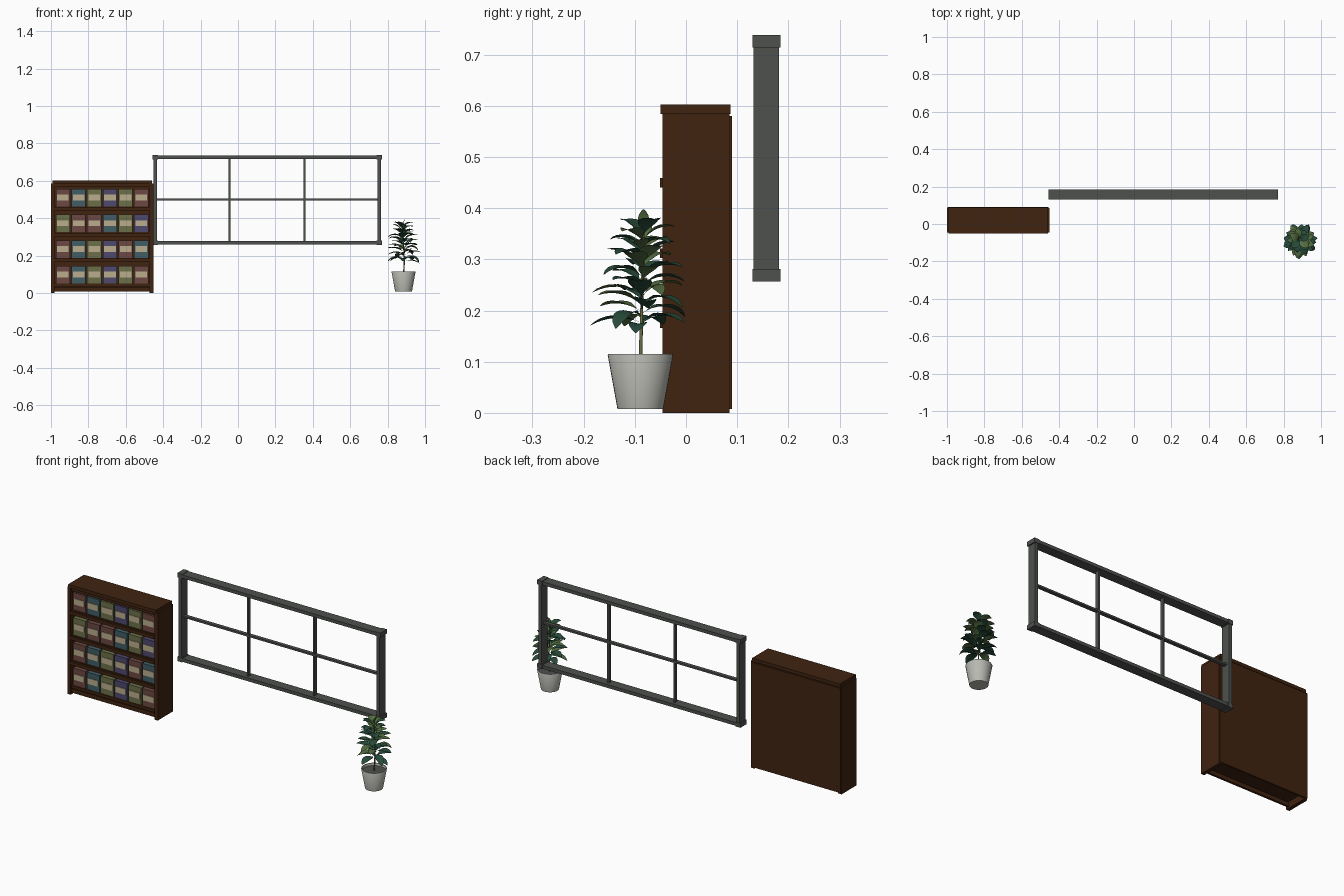
import bpy, bmesh, math, random
from mathutils import Vector

random.seed(4)
if "Cube" in bpy.data.objects:
    bpy.data.objects.remove(bpy.data.objects["Cube"])


def material(name, *rgb):
    m = bpy.data.materials.new(name)
    m.use_nodes = True
    m.diffuse_color = (*rgb, 1)
    m.node_tree.nodes["Principled BSDF"].inputs["Base Color"].default_value = (*rgb, 1)
    return m


wood = material("dark wood", .05, .017, .005)
metal = material("grey metal", .075, .082, .075)
ceramic = material("pale ceramic", .48, .48, .44)
leaf_dark = material("dark leaf", .022, .075, .045)
leaf_light = material("light leaf", .09, .16, .055)
cream = material("cream label", .5, .42, .27)
box_colours = {
    "r": material("dusty red", .15, .065, .055),
    "t": material("dull teal", .05, .11, .13),
    "o": material("olive", .15, .16, .065),
    "p": material("muted purple", .075, .065, .15),
}


def finish(name, bm, mats, smooth=False):
    mesh = bpy.data.meshes.new(name)
    bm.to_mesh(mesh)
    bm.free()
    for m in mats:
        mesh.materials.append(m)
    ob = bpy.data.objects.new(name, mesh)
    bpy.context.collection.objects.link(ob)
    if smooth:
        bpy.ops.object.select_all(action="DESELECT")
        ob.select_set(True)
        bpy.context.view_layer.objects.active = ob
        bpy.ops.object.shade_smooth_by_angle(angle=math.radians(40))
    return ob


def box(name, xs, ys, zs, mat):
    bm = bmesh.new()
    bmesh.ops.create_cube(bm, size=1)
    for v in bm.verts:
        v.co = [r[0] if c < 0 else r[1] for c, r in zip(v.co, (xs, ys, zs))]
    return finish(name, bm, [mat])


# Bookcase carcass
L, R = -1.0, -.453
box("bookcase_side_right", (L, L + .02), (-.046, .085), (0, .586), wood)
box("bookcase_side_left", (R - .02, R), (-.046, .085), (0, .586), wood)
box("bookcase_top", (L + .008, R - .008), (-.05, .087), (.584, .602), wood)
box("bookcase_back", (L + .003, R - .003), (.08, .09), (.008, .58), wood)
box("bookcase_plinth", (L + .02, R - .02), (-.036, -.024), (.008, .03), wood)
box("bookcase_header", (L + .02, R - .02), (-.04, -.03), (.566, .584), wood)

# Shelves with front lips, and rows of labelled boxes
rows = ["rtopor", "rootpo", "orrtop", "rtopor"]
rows[1] = "rtoprt"
step = .0838
for i, row in enumerate(rows):
    z = .052 + i * .1375
    box(f"shelf_{i}", (L + .02, R - .02), (-.04, .08), (z - .017, z - .002), wood)
    if i:
        box(f"shelf_lip_{i}", (L + .02, R - .02), (-.051, -.04), (z - .024, z - .006), wood)
    for j, c in enumerate(row):
        x = -.936 + j * step
        box(f"storage_box_{i}_{j}", (x - .038, x + .038), (-.034, .06),
            (z - .002, z + .092), box_colours[c])
        box(f"box_label_{i}_{j}", (x - .031, x + .031), (-.037, -.034),
            (z + .03, z + .062), cream)

# Window frame: rails, posts, corner blocks and glazing bars
wl, wr, zb, zt = -.458, .77, .257, .738
for n, z in (("bottom", zb + .003), ("top", zt - .021)):
    box(f"window_{n}_rail", (wl + .01, wr - .01), (.131, .184), (z, z + .018), metal)
for side, a, b in (("right", wl, wl + .03), ("left", wr - .03, wr)):
    box(f"window_{side}_post", (a + .006, b - .006), (.132, .182), (zb + .01, zt - .01), metal)
    for n, z in (("bottom", zb), ("top", zt - .024)):
        box(f"window_{side}_{n}_corner", (a, b), (.13, .185), (z, z + .024), metal)
for i, x in enumerate((-.045, .355)):
    box(f"vertical_bar_{i}", (x - .005, x + .005), (.147, .167), (zb + .01, zt - .01), metal)
box("horizontal_bar", (wl + .015, wr - .015), (.147, .167), (.494, .504), metal)

# Plant pot, a lathed profile with an inner wall and soil
px, py = .885, -.089
profile = [(.0, .008), (.045, .008), (.064, .113), (.063, .115), (.059, .115), (.057, .1)]
bm = bmesh.new()
vs = [bm.verts.new((r, 0, z)) for r, z in profile]
edges = [bm.edges.new(p) for p in zip(vs, vs[1:])]
bmesh.ops.spin(bm, geom=vs + edges, cent=(0, 0, 0), axis=(0, 0, 1),
               angle=math.tau, steps=32, use_duplicate=False)
bmesh.ops.remove_doubles(bm, verts=bm.verts, dist=1e-5)
bmesh.ops.recalc_face_normals(bm, faces=bm.faces)
finish("plant_pot", bm, [ceramic], True).location = (px, py, 0)
bm = bmesh.new()
bmesh.ops.create_circle(bm, cap_ends=True, segments=32, radius=.0575)
finish("soil", bm, [metal]).location = (px, py, .102)


# Stem, a tapered curve
def stem_point(t):
    return Vector((px + .004 * math.sin(t * 5), py + .006 * t, .1 + .25 * t))


curve = bpy.data.curves.new("plant_stem", "CURVE")
curve.dimensions = "3D"
curve.bevel_depth = .0035
curve.bevel_resolution = 2
curve.use_fill_caps = True
spline = curve.splines.new("POLY")
spline.points.add(8)
for i, p in enumerate(spline.points):
    p.co = (*stem_point(i / 8), 1)
    p.radius = 1.1 - .07 * i
curve.materials.append(box_colours["o"])
bpy.context.collection.objects.link(bpy.data.objects.new("plant_stem", curve))


# Leaves spiral up the stem, each a folded blade that droops along its length
def add_leaf(bm, base, yaw, pitch, droop, length, width, light):
    n = 8
    out = Vector((math.cos(yaw), math.sin(yaw), 0))
    across = Vector((-out.y, out.x, 0))
    p, rings = base.copy(), []
    for k in range(n + 1):
        t = k / n
        a = pitch - droop * t
        s = max(0, (t - .2) / .8)
        w = max(.0012, width / 2 * math.sin(math.pi * s ** .85) ** .75 if 0 < s < 1 else 0)
        up = Vector((0, 0, math.cos(a))) - out * math.sin(a)
        rings.append([bm.verts.new(p + across * w * e + up * abs(e) * w * .25)
                      for e in (-1, 0, 1)])
        p = p + (out * math.cos(a) + Vector((0, 0, math.sin(a)))) * length / n
    for r, q in zip(rings, rings[1:]):
        for e in (0, 1):
            f = bm.faces.new((r[e], q[e], q[e + 1], r[e + 1]))
            f.material_index = light


bm = bmesh.new()
count = 44
for i in range(count):
    t = i / (count - 1)
    reach = .108 - .045 * t ** 2 - .012 * (1 - t)
    add_leaf(bm, stem_point(.27 + .73 * t), i * 2.39996 + random.uniform(-.25, .25),
             .45 + .45 * t + random.uniform(-.15, .2), 1.0 + random.uniform(-.2, .5),
             reach * random.uniform(.9, 1.1), random.uniform(.036, .048),
             int(random.random() < .15 + .3 * t))
add_leaf(bm, stem_point(1), 0, 1.5, .5, .05, .022, 1)
finish("plant_leaves", bm, [leaf_dark, leaf_light], True)
